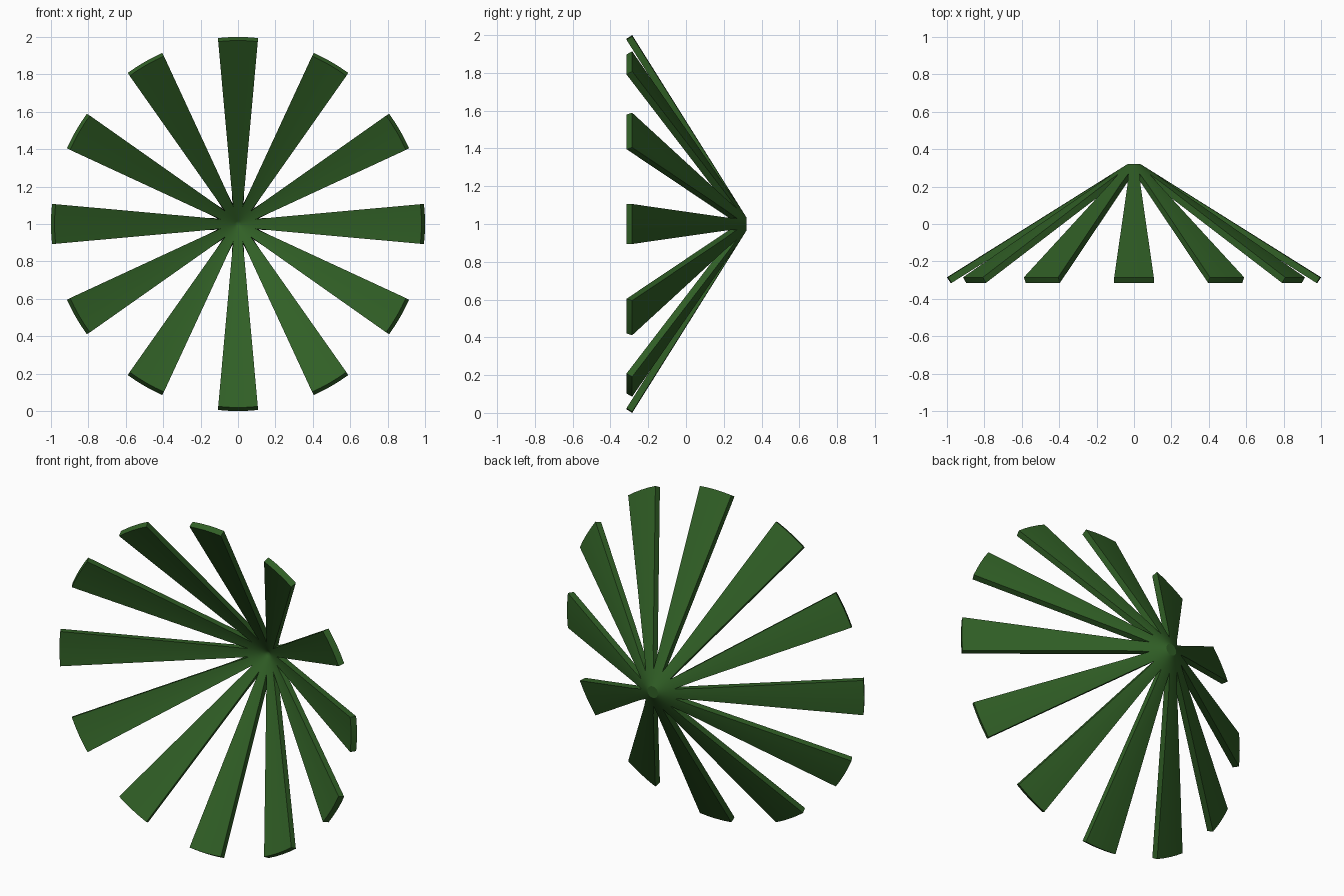
import bpy, bmesh, math

if "Cube" in bpy.data.objects:
    bpy.data.objects.remove(bpy.data.objects["Cube"])

BLADES, COLS = 12, 4
SLOPE = 0.627
STEP = math.pi / BLADES          # half the angle between blades

green = bpy.data.materials.new("dark green")
green.diffuse_color = (0.030, 0.115, 0.019, 1)
green.use_nodes = True
green.node_tree.nodes["Principled BSDF"].inputs["Base Color"].default_value = green.diffuse_color


def half_width(r):
    return 0.0175 + 0.09 * r


# Matching front and back rings (radius, y) of the conical shell
front_r = [0.016, 0.097, 0.2, 0.4, 0.7, 0.981]
front = [(r, 0.30 - SLOPE * r) for r in front_r]
back = [(r + 0.019, 0.342 - SLOPE * (r + 0.019)) for r in front_r]
MERGE = 1                        # blades join into the hub inside this ring

bm = bmesh.new()
front_apex = bm.verts.new((0, 0.30, 1))
back_apex = bm.verts.new((0, 0.32, 1))


def row(centre, i, r, y):
    spread = STEP if i <= MERGE else math.asin(half_width(front_r[i]) / r)
    verts = []
    for c in range(COLS + 1):
        a = centre + spread * (2 * c / COLS - 1)
        verts.append(bm.verts.new((r * math.cos(a), y, 1 + r * math.sin(a))))
    return verts


for b in range(BLADES):
    centre = 2 * STEP * b
    f = [row(centre, i, *p) for i, p in enumerate(front)]
    k = [row(centre, i, *p) for i, p in enumerate(back)]
    last = len(f) - 1
    for c in range(COLS):
        # hub centre
        bm.faces.new((front_apex, f[0][c], f[0][c + 1]))
        bm.faces.new((back_apex, k[0][c + 1], k[0][c]))
        # front and back skins
        for i in range(last):
            for s in (f, k):
                bm.faces.new((s[i][c], s[i + 1][c], s[i + 1][c + 1], s[i][c + 1]))
        # rounded tip
        bm.faces.new((f[last][c], f[last][c + 1], k[last][c + 1], k[last][c]))
    # blade side walls
    for i in range(MERGE, last):
        for c in (0, COLS):
            bm.faces.new((f[i][c], f[i + 1][c], k[i + 1][c], k[i][c]))

bmesh.ops.remove_doubles(bm, verts=bm.verts, dist=0.0005)
bmesh.ops.recalc_face_normals(bm, faces=bm.faces)

mesh = bpy.data.meshes.new("fan_blades")
bm.to_mesh(mesh)
bm.free()
mesh.materials.append(green)
obj = bpy.data.objects.new("fan_blades", mesh)
bpy.context.collection.objects.link(obj)
bpy.context.view_layer.objects.active = obj
obj.select_set(True)
bpy.ops.object.shade_smooth_by_angle(angle=math.radians(30))
